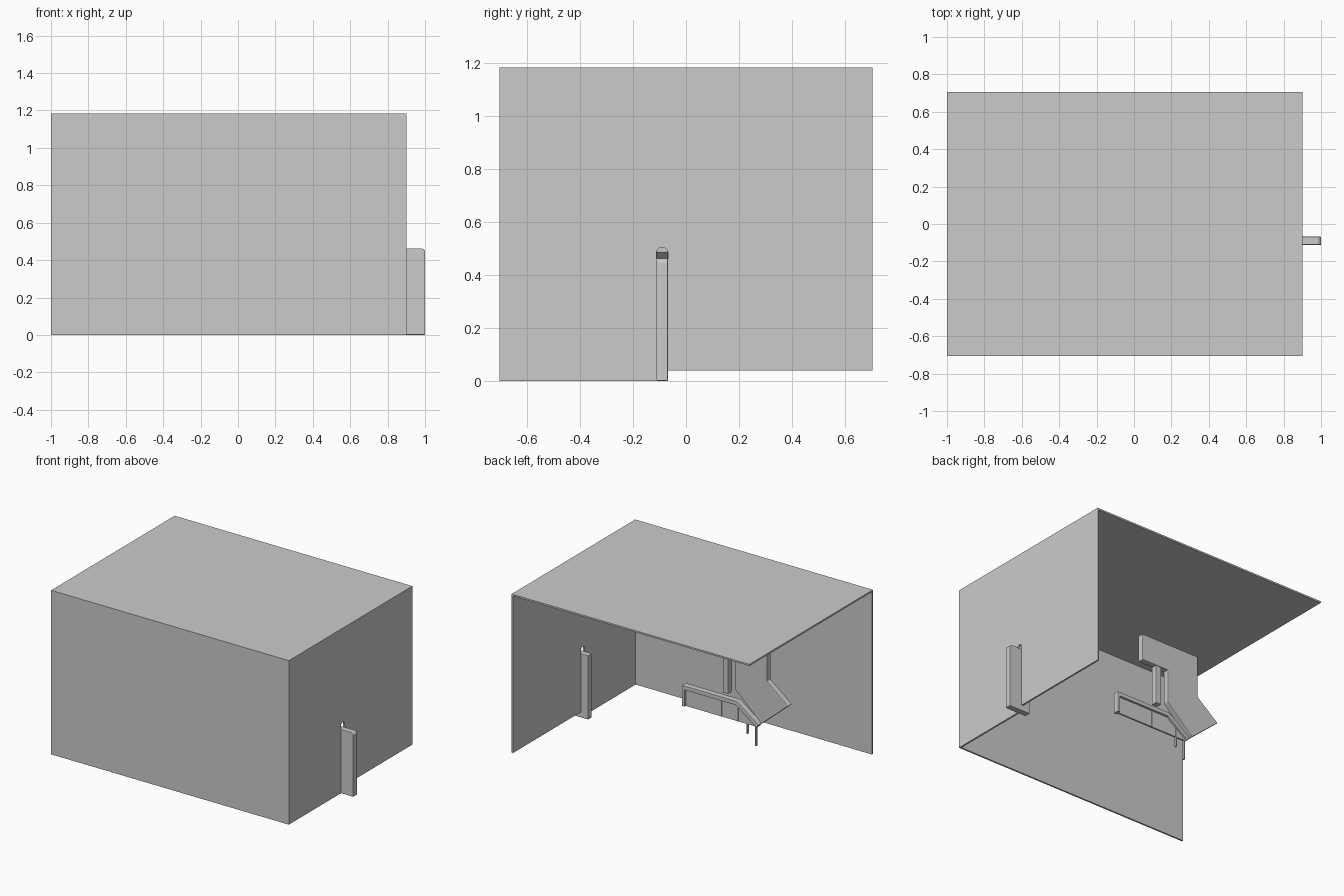
import bpy, bmesh, math
from mathutils import Vector

if "Cube" in bpy.data.objects:
    bpy.data.objects.remove(bpy.data.objects["Cube"])

grey = bpy.data.materials.new("light_grey")
grey.diffuse_color = (0.6, 0.6, 0.6, 1)
grey.use_nodes = True
grey.node_tree.nodes["Principled BSDF"].inputs["Base Color"].default_value = grey.diffuse_color


def extrude(name, pts, axis, start, end, bevel=0.0):
    """Extrude a 2D profile along x (profile y,z) or along y (profile x,z)."""
    place = (lambda p, d: (d, p[0], p[1])) if axis == "x" else (lambda p, d: (p[0], d, p[1]))
    bm = bmesh.new()
    face = bm.faces.new([bm.verts.new(place(p, start)) for p in pts])
    grown = bmesh.ops.extrude_face_region(bm, geom=[face])["geom"]
    shift = Vector(place((0, 0), end - start))
    bmesh.ops.translate(bm, verts=[v for v in grown if isinstance(v, bmesh.types.BMVert)], vec=shift)
    bmesh.ops.recalc_face_normals(bm, faces=bm.faces)
    mesh = bpy.data.meshes.new(name)
    bm.to_mesh(mesh)
    bm.free()
    mesh.materials.append(grey)
    obj = bpy.data.objects.new(name, mesh)
    bpy.context.collection.objects.link(obj)
    if bevel:
        mod = obj.modifiers.new("rounded_edges", "BEVEL")
        mod.width, mod.segments = bevel, 2
    return obj


def rect(a0, a1, z0, z1):
    return [(a0, z0), (a1, z0), (a1, z1), (a0, z1)]


MID, HALF, TOP, W = -0.09, 0.022, 1.185, 0.012
Y0, Y1 = MID - HALF, MID + HALF

# Roof and front wall
extrude("roof", rect(-1, 0.9, TOP - W, TOP), "y", -0.705, 0.705)
extrude("front_wall", rect(-1, 0.9, 0, TOP - W), "y", -0.705, -0.705 + W)

# Side wall with a round-topped slot and a raised rear bottom edge
arch = [(MID - HALF * math.cos(t), 0.483 + HALF * math.sin(t))
        for t in (math.pi * i / 8 for i in range(9))]
extrude("side_wall", [(-0.705 + W, 0), (Y0, 0)] + arch +
        [(Y1, 0.04), (0.705, 0.04), (0.705, TOP - W), (-0.705 + W, TOP - W)],
        "x", 0.9 - W, 0.9)

# Post standing in the slot
extrude("slot_post", [(0.83, 0), (1, 0), (1, 0.45), (0.985, 0.463), (0.83, 0.463)],
        "y", Y0, Y1, 0.004)

# Angled plate with a short hanging tab
extrude("angled_plate", [(-0.13, 0.96), (-0.60, 0.96), (-0.60, 0.66), (-0.77, 0.525),
                         (-0.555, 0.34), (-0.345, 0.53), (-0.345, 0.767), (-0.13, 0.767)],
        "y", Y0, Y1, 0.005)
extrude("hanging_tab", rect(-0.29, -0.245, 0.485, 0.767), "y", Y0, Y1, 0.004)

# Rail that bends downward, with its infill panel
extrude("rail", [(0.08, 0.45), (-0.36, 0.45), (-0.53, 0.325), (-0.515, 0.30),
                 (-0.35, 0.42), (0.08, 0.42)], "y", Y0, Y1, 0.003)
extrude("rail_panel", [(0.08, 0.43), (-0.355, 0.43), (-0.52, 0.31), (-0.515, 0.30), (0.08, 0.30)],
        "y", MID - 0.006, MID + 0.006)
extrude("rail_end", rect(0.06, 0.08, 0.30, 0.45), "y", Y0, Y1, 0.003)

# Thin rods under the rail
for x, low, high in [(-0.09, 0.30, 0.43), (-0.225, 0.30, 0.43), (-0.355, 0.30, 0.43),
                     (-0.43, 0.23, 0.38), (-0.50, 0.16, 0.33)]:
    extrude("rail_rod", rect(x - 0.004, x + 0.004, low, high), "y", MID - 0.009, MID + 0.009)
